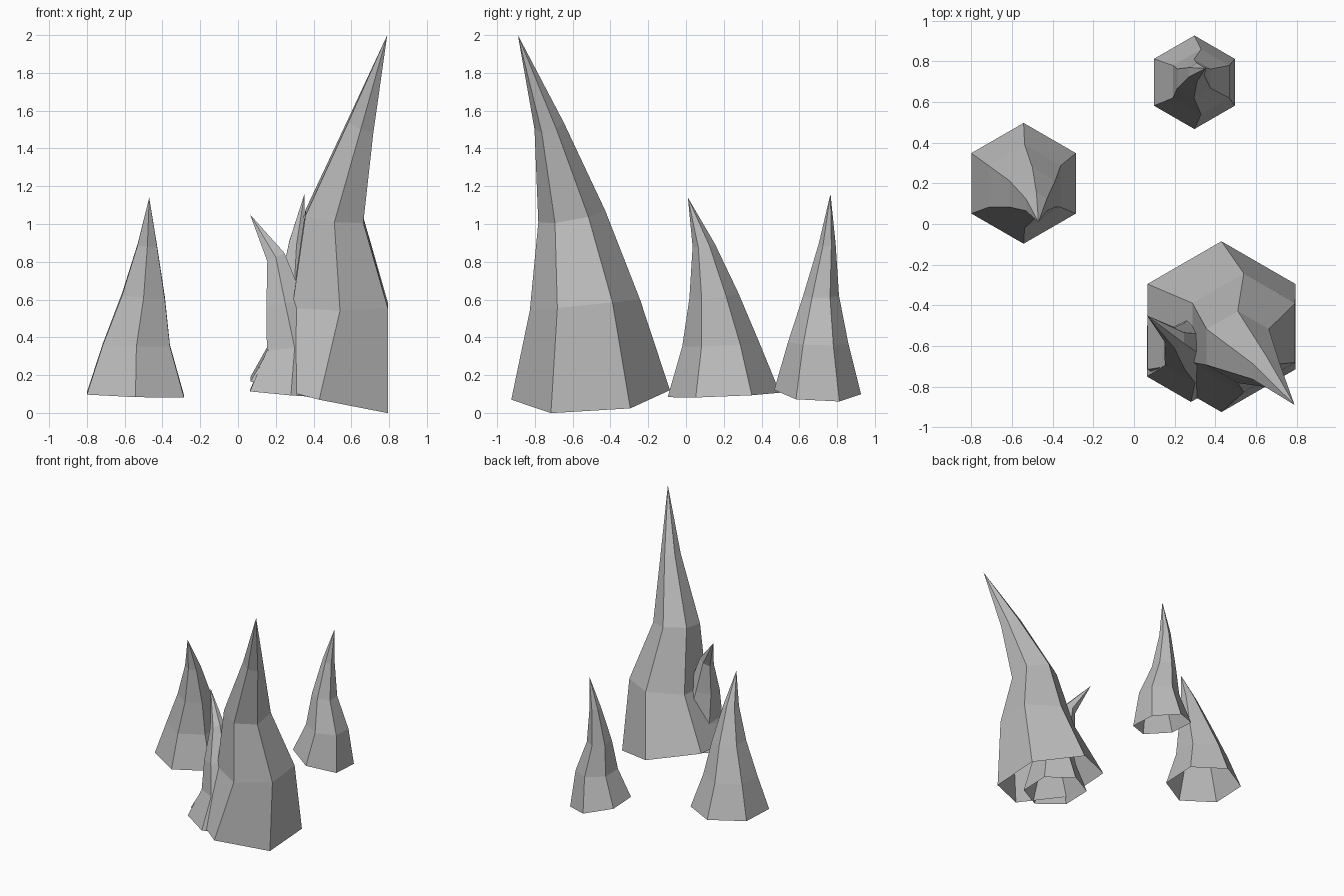
import bpy, bmesh
from math import pi, sin, cos
from mathutils import Vector

cube = bpy.data.objects.get("Cube")
if cube:
    bpy.data.objects.remove(cube, do_unlink=True)

# Single grey stone colour
GREY = (0.5, 0.5, 0.5, 1)
stone = bpy.data.materials.new("grey_stone")
stone.use_nodes = True
stone.diffuse_color = GREY
stone.node_tree.nodes["Principled BSDF"].inputs["Base Color"].default_value = GREY


def make_spike(name, rings, tip, sides=6):
    """Loft tilted hexagons (x, y, z, radius, slope_x, slope_y) up to a point; the base stays open."""
    bm = bmesh.new()
    loops = []
    for x, y, z, radius, slope_x, slope_y in rings:
        loop = []
        for i in range(sides):
            a = 2 * pi * i / sides + pi / 2
            dx, dy = radius * cos(a), radius * sin(a)
            loop.append(bm.verts.new((x + dx, y + dy, z + dx * slope_x + dy * slope_y)))
        loops.append(loop)
    top = bm.verts.new(Vector(tip))
    for i in range(sides):
        j = (i + 1) % sides
        for low, high in zip(loops, loops[1:]):
            bm.faces.new((low[i], low[j], high[j], high[i]))
        bm.faces.new((loops[-1][i], loops[-1][j], top))
    mesh = bpy.data.meshes.new(name)
    bm.to_mesh(mesh)
    bm.free()
    mesh.materials.append(stone)
    spike = bpy.data.objects.new(name, mesh)
    bpy.context.collection.objects.link(spike)


# Tall leaning spike
make_spike("tall_spike", [
    (0.43, -0.505, 0.095, 0.42, -0.23, 0.06),
    (0.54, -0.535, 0.57, 0.292, 0.0, 0.1),
    (0.51, -0.605, 1.04, 0.177, -0.12, 0.18),
    (0.65, -0.725, 1.52, 0.077, -0.4, 0.25),
], (0.79, -0.89, 2.0))

# Small spike leaning out of the tall one
make_spike("small_spike", [
    (0.28, -0.625, 0.1, 0.25, -0.08, 0.03),
    (0.3, -0.61, 0.345, 0.17, 0.1, 0.0),
    (0.25, -0.6, 0.58, 0.115, 0.15, 0.0),
    (0.2, -0.56, 0.825, 0.052, 0.5, 0.0),
], (0.064, -0.45, 1.05))

# Spike on the right side
make_spike("right_spike", [
    (-0.543, 0.2, 0.095, 0.297, -0.03, 0.04),
    (-0.538, 0.185, 0.36, 0.205, -0.02, 0.04),
    (-0.5, 0.148, 0.62, 0.13, -0.1, 0.1),
    (-0.48, 0.095, 0.885, 0.06, -0.1, 0.1),
], (-0.47, 0.01, 1.14))

# Spike at the back
make_spike("back_spike", [
    (0.297, 0.697, 0.11, 0.23, -0.22, -0.05),
    (0.33, 0.7, 0.37, 0.16, -0.08, -0.03),
    (0.295, 0.715, 0.62, 0.095, -0.1, 0.0),
    (0.31, 0.747, 0.895, 0.045, -0.3, 0.05),
], (0.352, 0.765, 1.16))
